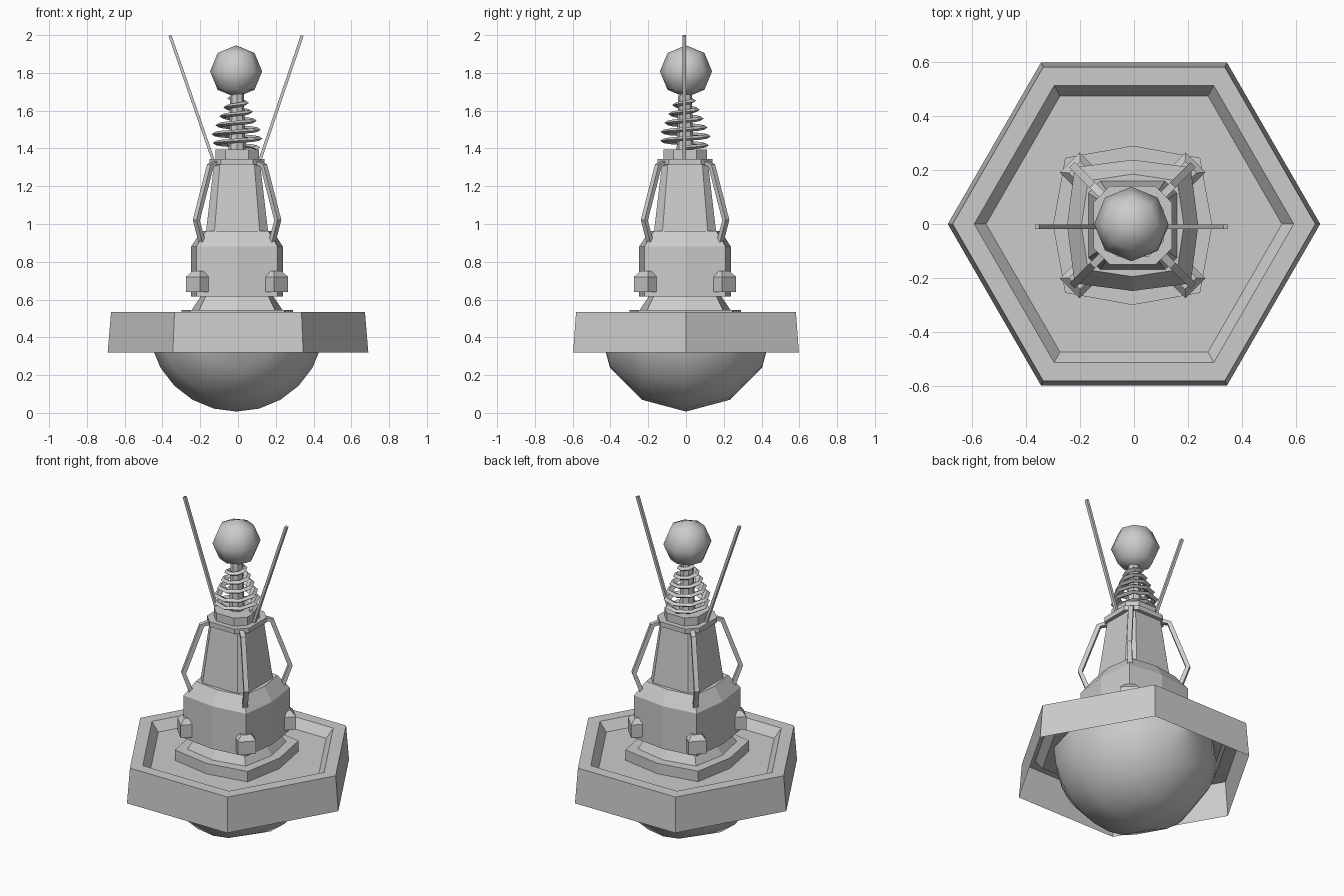
import bpy, bmesh, math
from mathutils import Vector, Matrix

if "Cube" in bpy.data.objects:
    bpy.data.objects.remove(bpy.data.objects["Cube"])

grey = bpy.data.materials.new("buoy grey")
grey.diffuse_color = (0.6, 0.6, 0.6, 1)
grey.use_nodes = True
grey.node_tree.nodes["Principled BSDF"].inputs["Base Color"].default_value = grey.diffuse_color
CX, CY = -0.005, -0.005          # tower axis


def finish(name, bm, smooth=False, recalc=True):
    if recalc:
        bmesh.ops.recalc_face_normals(bm, faces=bm.faces[:])
    me = bpy.data.meshes.new(name)
    bm.to_mesh(me)
    bm.free()
    me.materials.append(grey)
    for p in me.polygons:
        p.use_smooth = smooth
    ob = bpy.data.objects.new(name, me)
    bpy.context.collection.objects.link(ob)
    return ob


def loft(bm, rings, cap_start=True, cap_end=True):
    """Skin a list of closed point rings."""
    vs = [[bm.verts.new(p) for p in r] for r in rings]
    n = len(vs[0])
    for a, b in zip(vs, vs[1:]):
        for i in range(n):
            j = (i + 1) % n
            bm.faces.new((a[i], a[j], b[j], b[i]))
    if cap_start:
        bm.faces.new(vs[0][::-1])
    if cap_end:
        bm.faces.new(vs[-1])


def hexagon(r, z):
    return [(r * math.cos(i * math.pi / 3), r * math.sin(i * math.pi / 3), z) for i in range(6)]


def bowed_square(axis, corner, z):
    """Eight points: mid-side points at axis, corners at (corner, corner)."""
    dirs = [(axis, 0), (corner, corner), (0, axis), (-corner, corner),
            (-axis, 0), (-corner, -corner), (0, -axis), (corner, -corner)]
    return [(CX + x, CY + y, z) for x, y in dirs]


def cut_square(ext, flat, z):
    """Square of half-width ext with corners cut back to flat."""
    pts = [(ext, -flat), (ext, flat), (flat, ext), (-flat, ext),
           (-ext, flat), (-ext, -flat), (-flat, -ext), (flat, -ext)]
    return [(CX + x, CY + y, z) for x, y in pts]


def bar(bm, path, side, width, thick):
    """Four-sided bar along a path; side is its constant sideways direction."""
    path = [Vector(p) for p in path]
    side = Vector(side).normalized()
    rings = []
    for i, p in enumerate(path):
        t = (path[min(i + 1, len(path) - 1)] - path[max(i - 1, 0)]).normalized()
        up = t.cross(side).normalized()
        rings.append([p + side * (a * width / 2) + up * (b * thick / 2)
                      for a, b in ((-1, -1), (1, -1), (1, 1), (-1, 1))])
    loft(bm, rings)


# Hexagonal float: hollow underneath, sunken deck on top
bm = bmesh.new()
loft(bm, [hexagon(0.69, 0.32), hexagon(0.672, 0.535), hexagon(0.592, 0.535),
          hexagon(0.548, 0.48)], cap_start=False)
finish("float_ring", bm, recalc=False)

# Rounded hull below the float
bm = bmesh.new()
bmesh.ops.create_uvsphere(bm, u_segments=24, v_segments=6, radius=0.465,
                          matrix=Matrix.Translation((-0.008, 0, 0.472)) @ Matrix.Rotation(math.pi / 2, 4, 'X'))
bmesh.ops.bisect_plane(bm, geom=bm.verts[:] + bm.edges[:] + bm.faces[:], dist=1e-5,
                       plane_co=(0, 0, 0.465), plane_no=(0, 0, 1), clear_outer=True)
finish("hull_dome", bm, smooth=True)

# Base plate and flared foot
bm = bmesh.new()
loft(bm, [bowed_square(0.295, 0.25, 0.48), bowed_square(0.295, 0.25, 0.545)])
finish("base_plate", bm)
bm = bmesh.new()
loft(bm, [bowed_square(0.24, 0.2, 0.545), bowed_square(0.19, 0.165, 0.62)])
finish("flared_foot", bm)

# Main housing with sloped shoulder
bm = bmesh.new()
loft(bm, [bowed_square(0.243, 0.215, 0.615), bowed_square(0.243, 0.215, 0.88),
          bowed_square(0.19, 0.165, 0.962)])
finish("housing", bm)

# Tapered column, ledge and collar
bm = bmesh.new()
loft(bm, [cut_square(0.165, 0.12, 0.955), cut_square(0.12, 0.09, 1.335)])
finish("column", bm)
bm = bmesh.new()
loft(bm, [cut_square(0.145, 0.085, 1.315), cut_square(0.145, 0.085, 1.345)])
finish("column_ledge", bm)
bm = bmesh.new()
loft(bm, [cut_square(0.115, 0.06, 1.345), cut_square(0.115, 0.06, 1.395)])
finish("collar", bm)

# Corner lugs and handles, one of each on every diagonal
lugs, handles = bmesh.new(), bmesh.new()
for k in range(4):
    a = math.pi / 4 + k * math.pi / 2
    out = Vector((math.cos(a), math.sin(a), 0))
    tan = Vector((-out.y, out.x, 0))
    mid = Vector((CX, CY, 0))

    def block(r0, r1, w, z):
        return [mid + out * r + tan * t + Vector((0, 0, z))
                for r, t in ((r0, -w), (r1, -w), (r1, w), (r0, w))]
    loft(lugs, [block(0.24, 0.33, 0.052, 0.64), block(0.24, 0.33, 0.052, 0.72),
                block(0.24, 0.305, 0.03, 0.75)])
    bar(handles, [mid + out * r + Vector((0, 0, z)) for r, z in
                  ((0.15, 1.325), (0.2, 1.31), (0.305, 1.02), (0.262, 0.905))], tan, 0.028, 0.025)
finish("corner_lugs", lugs)
finish("handles", handles)

# Post inside the spring
bm = bmesh.new()
bmesh.ops.create_cone(bm, cap_ends=True, segments=8, radius1=0.045, radius2=0.035, depth=0.33,
                      matrix=Matrix.Translation((CX, CY, 1.545)))
finish("spring_post", bm)

# Bulging coil spring with a flat diamond section
bm = bmesh.new()
turns, per = 5.5, 8
rings = []
for i in range(int(turns * per) + 1):
    t = i / (turns * per)
    a = t * turns * 2 * math.pi
    r = 0.115 + 0.06 * t if t < 0.25 else 0.13 - 0.085 * (t - 0.25) / 0.75
    z = 1.405 + 0.26 * t
    rings.append([(CX + (r + dr) * math.cos(a), CY + (r + dr) * math.sin(a), z + dz)
                  for dr, dz in ((-0.035, 0), (-0.01, -0.012), (0.008, 0), (-0.01, 0.012))])
loft(bm, rings)
finish("coil_spring", bm)

# Lamp ball on top
bm = bmesh.new()
bmesh.ops.create_uvsphere(bm, u_segments=8, v_segments=4, radius=0.138,
                          matrix=Matrix.Translation((-0.01, 0, 1.808)))
finish("top_ball", bm, smooth=True)

# Two splayed aerials
bm = bmesh.new()
bar(bm, [(-0.13, -0.01, 1.335), (-0.36, -0.01, 1.998)], (0, 1, 0), 0.018, 0.016)
bar(bm, [(0.115, -0.01, 1.335), (0.34, -0.01, 1.998)], (0, 1, 0), 0.018, 0.016)
finish("aerials", bm)
